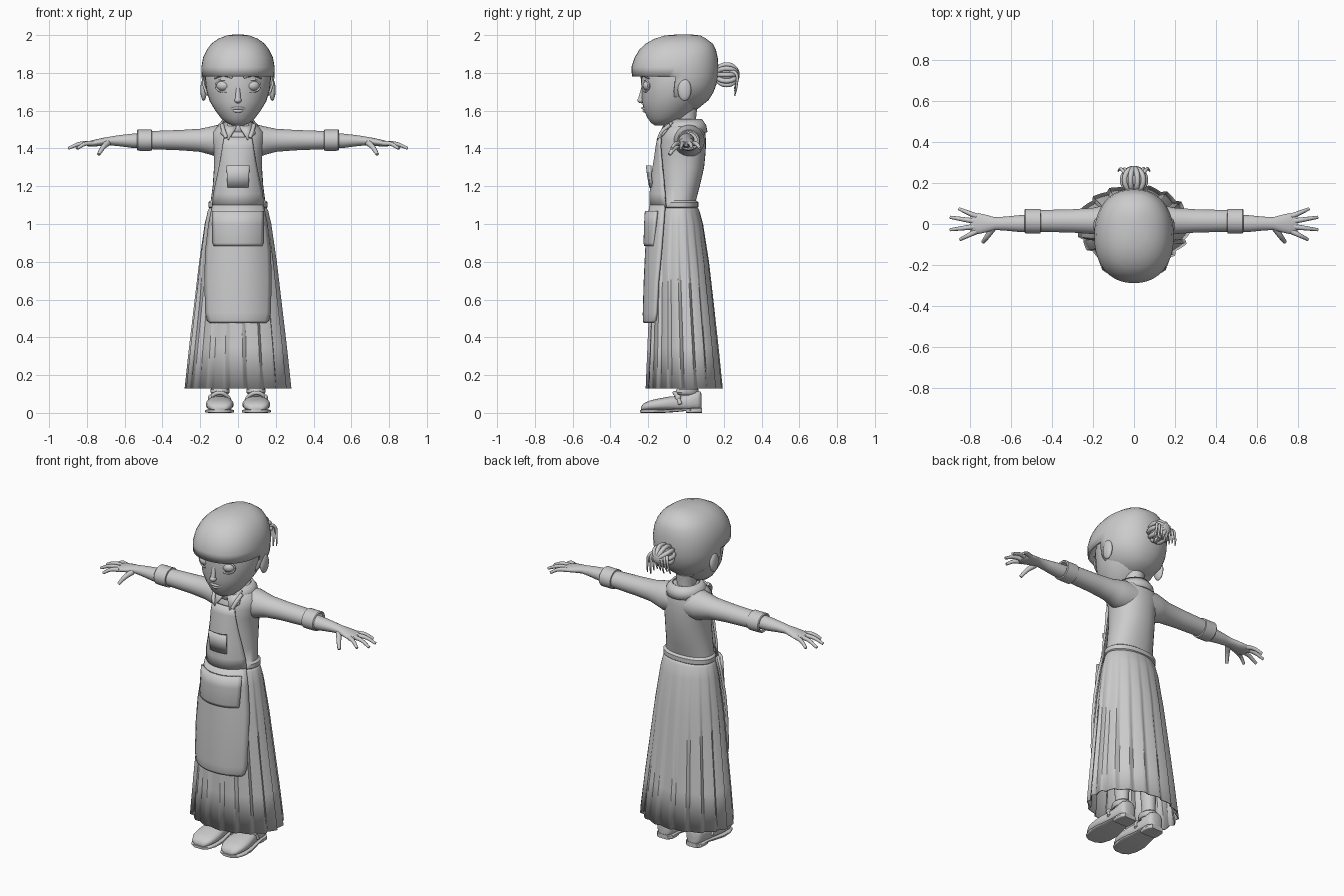
import bpy, bmesh, math, random
from mathutils import Vector

random.seed(4)
default_cube = bpy.data.objects.get("Cube")
if default_cube:
    bpy.data.objects.remove(default_cube, do_unlink=True)

clay = bpy.data.materials.new("clay_grey")
clay.use_nodes = True
clay.diffuse_color = (0.6, 0.6, 0.6, 1)
clay.node_tree.nodes["Principled BSDF"].inputs["Base Color"].default_value = (0.6, 0.6, 0.6, 1)


def finish(obj, mirror=False, thickness=0, angle=40):
    """Material, smooth shading, optional shell thickness and mirrored twin."""
    obj.data.materials.clear()
    obj.data.materials.append(clay)
    bpy.ops.object.select_all(action="DESELECT")
    obj.select_set(True)
    bpy.context.view_layer.objects.active = obj
    bpy.ops.object.shade_smooth_by_angle(angle=math.radians(angle))
    if thickness:
        shell = obj.modifiers.new("thickness", "SOLIDIFY")
        shell.thickness, shell.offset = thickness, 0
    if mirror:
        obj.modifiers.new("mirror", "MIRROR")
    return obj


def from_bmesh(name, bm, **options):
    bmesh.ops.recalc_face_normals(bm, faces=bm.faces[:])
    mesh = bpy.data.meshes.new(name)
    bm.to_mesh(mesh)
    bm.free()
    obj = bpy.data.objects.new(name, mesh)
    bpy.context.collection.objects.link(obj)
    return finish(obj, **options)


AXES = {"z": lambda p, q, t: (p, q, t),
        "x": lambda p, q, t: (t, p, q),
        "y": lambda p, q, t: (p, t, q)}


def loft(name, rings, axis="z", sides=32, power=2.0, shift=0, caps=True,
         wave=None, drop=None, **options):
    """Skin rings of (position, half width, low, high) along an axis."""
    bm = bmesh.new()
    loops = []
    for t, half, low, high in rings:
        loop = []
        for i in range(sides):
            a = math.tau * i / sides
            c, s = math.cos(a), math.sin(a)
            scale = wave(a, t) if wave else 1
            p = shift + half * scale * math.copysign(abs(c) ** (2 / power), c)
            q = (low + high) / 2 + (high - low) / 2 * scale * math.copysign(abs(s) ** (2 / power), s)
            loop.append(bm.verts.new(AXES[axis](p, q, t)))
        loops.append(loop)
    for a, b in zip(loops, loops[1:]):
        for i in range(sides):
            j = (i + 1) % sides
            bm.faces.new((a[i], a[j], b[j], b[i]))
    if caps:
        bm.faces.new(loops[0])
        bm.faces.new(loops[-1])
    if drop:
        gone = [f for f in bm.faces if drop(f.calc_center_median())]
        bmesh.ops.delete(bm, geom=gone, context="FACES")
    return from_bmesh(name, bm, **options)


def sheet(name, rows, columns=16, **options):
    """Curved cloth panel; rows of (z, half width, front y, depth at the edge)."""
    bm = bmesh.new()
    grid = []
    for z, half, front, depth in rows:
        us = [2 * i / columns - 1 for i in range(columns + 1)]
        grid.append([bm.verts.new((half * u, front + depth * abs(u) ** 2.3, z)) for u in us])
    for a, b in zip(grid, grid[1:]):
        for i in range(columns):
            bm.faces.new((a[i], a[i + 1], b[i + 1], b[i]))
    return from_bmesh(name, bm, **options)


def ball(name, centre, radii, **options):
    bm = bmesh.new()
    bmesh.ops.create_uvsphere(bm, u_segments=24, v_segments=14, radius=1)
    bmesh.ops.scale(bm, vec=radii, verts=bm.verts)
    bmesh.ops.translate(bm, vec=centre, verts=bm.verts)
    return from_bmesh(name, bm, **options)


def tube(name, points, radius, tip=1, closed=False, **options):
    """Round tube through points, narrowing towards its tip."""
    curve = bpy.data.curves.new(name, "CURVE")
    curve.dimensions = "3D"
    curve.bevel_depth, curve.bevel_resolution = radius, 3
    curve.use_fill_caps, curve.resolution_u = True, 6
    spline = curve.splines.new("BEZIER")
    spline.bezier_points.add(len(points) - 1)
    for i, (bp, co) in enumerate(zip(spline.bezier_points, points)):
        bp.co, bp.handle_left_type, bp.handle_right_type = co, "AUTO", "AUTO"
        bp.radius = 1 + (tip - 1) * i / (len(points) - 1)
    spline.use_cyclic_u = closed
    obj = bpy.data.objects.new(name, curve)
    bpy.context.collection.objects.link(obj)
    bpy.ops.object.select_all(action="DESELECT")
    obj.select_set(True)
    bpy.context.view_layer.objects.active = obj
    bpy.ops.object.convert(target="MESH")
    return finish(bpy.context.view_layer.objects.active, **options)


# Head and face
loft("head", [(1.522, .03, -.165, -.09), (1.535, .06, -.185, -.06), (1.56, .09, -.203, -.01),
              (1.60, .12, -.222, .04), (1.65, .15, -.234, .08), (1.71, .168, -.235, .12),
              (1.78, .176, -.24, .14), (1.86, .16, -.22, .13), (1.92, .11, -.15, .09)])
loft("neck", [(1.45, .055, -.07, .06), (1.53, .05, -.065, .05), (1.62, .06, -.07, .06)])
ball("nose_tip", (0, -.236, 1.655), (.019, .022, .016))
tube("nose_bridge", [(0, -.224, 1.73), (0, -.233, 1.69), (0, -.24, 1.66)], .011, 1.3)
tube("upper_lip", [(-.042, -.208, 1.61), (0, -.229, 1.614), (.042, -.208, 1.61)], .007)
tube("lower_lip", [(-.03, -.208, 1.602), (0, -.222, 1.598), (.03, -.208, 1.602)], .008)
ball("eye", (.075, -.193, 1.732), (.04, .036, .03), mirror=True)
lid = [(.075 + .043 * math.cos(k * math.tau / 8), -.218 + .02 * max(0, math.cos(k * math.tau / 8)),
        1.732 + .032 * math.sin(k * math.tau / 8)) for k in range(8)]
tube("eyelid", lid, .005, closed=True, mirror=True)
tube("eyebrow", [(.03, -.236, 1.775), (.08, -.226, 1.785), (.125, -.195, 1.77)], .006, .6, mirror=True)
ball("ear", (.182, -.008, 1.71), (.017, .036, .058), mirror=True)

# Hair with a cut-out for the face, and a knot at the back
loft("hair", [(1.615, .08, -.18, .06), (1.66, .138, -.24, .115), (1.70, .17, -.27, .14),
              (1.74, .183, -.275, .155), (1.78, .187, -.28, .164), (1.83, .188, -.283, .166),
              (1.88, .179, -.266, .162), (1.92, .16, -.242, .153), (1.95, .137, -.21, .138),
              (1.975, .103, -.165, .105), (1.992, .06, -.11, .075), (1.998, .015, -.04, .02)],
     sides=40, power=2.25, thickness=.012,
     drop=lambda c: c.z < 1.615 or (c.z < 1.778 and c.y < -.055 - .3 * (1.78 - c.z) * 0.3))
ball("hair_knot", (0, .215, 1.79), (.052, .05, .055))
for k in range(5):
    tilt = k * math.pi / 5
    u = Vector((math.cos(tilt), 0, math.sin(tilt)))
    loop = [Vector((0, .215, 1.79)) + .056 * (math.cos(a) * u + math.sin(a) * Vector((0, 1, 0)))
            for a in (j * math.tau / 8 for j in range(8))]
    tube("hair_coil", loop, .013, closed=True)
for k in range(8):
    x = -.07 + .02 * k
    drop = random.uniform(.05, .1)
    tube("loose_lock", [(x * .4, .22, 1.8), (x * .8, .262, 1.80), (x, .268, 1.78 - drop / 2),
                        (x * 1.1, .258, 1.775 - drop)], .011, .3)

# Jumper with a ribbed waist
loft("jumper_body", [(1.08, .145, -.125, .055), (1.09, .157, -.135, .066), (1.115, .157, -.135, .066),
                     (1.125, .144, -.13, .053), (1.20, .134, -.138, .073), (1.30, .127, -.14, .096),
                     (1.38, .128, -.14, .104), (1.44, .14, -.136, .106), (1.485, .138, -.125, .102),
                     (1.515, .11, -.112, .095), (1.54, .065, -.08, .08)], power=2.2)
loft("sleeve", [(.03, .085, 1.36, 1.52), (.11, .083, 1.355, 1.524), (.15, .075, 1.368, 1.515),
                (.20, .064, 1.382, 1.504), (.30, .057, 1.39, 1.498), (.46, .053, 1.396, 1.492)],
     axis="x", shift=.015, mirror=True)
loft("rolled_cuff", [(.455, .05, 1.396, 1.49), (.457, .06, 1.388, 1.5), (.49, .06, 1.387, 1.499),
                     (.53, .06, 1.388, 1.5), (.535, .055, 1.393, 1.495), (.53, .045, 1.4, 1.486)],
     axis="x", shift=.014, mirror=True, caps=False)

# Collar with two points at the front
loft("collar_band", [(1.485, .105, -.12, .108), (1.52, .102, -.112, .102), (1.552, .074, -.085, .08)],
     caps=False, thickness=.012)
bm = bmesh.new()
flap = [(.008, -.118, 1.515), (.05, -.152, 1.445), (.092, -.118, 1.478), (.078, -.07, 1.54)]
bm.faces.new([bm.verts.new(p) for p in flap])
from_bmesh("collar_point", bm, mirror=True, thickness=.01)

# Forearm, palm and fingers
loft("forearm_and_palm", [(.50, .043, 1.402, 1.482), (.56, .041, 1.403, 1.478), (.63, .034, 1.412, 1.47),
                          (.68, .031, 1.417, 1.462), (.72, .042, 1.414, 1.455), (.76, .051, 1.41, 1.446),
                          (.79, .046, 1.41, 1.438), (.80, .035, 1.414, 1.434)],
     axis="x", sides=24, shift=.002, mirror=True)
for finger, base, tip in (("index", (.77, -.036), (.85, -.076)), ("middle", (.78, -.013), (.898, -.028)),
                          ("ring", (.78, .014), (.898, .033)), ("little", (.77, .038), (.855, .074))):
    middle = [(a + b) / 2 for a, b in zip(base, tip)]
    tube(finger + "_finger", [(*base, 1.427), (*middle, 1.424), (*tip, 1.4)], .014, .55, mirror=True)
tube("thumb", [(.69, -.02, 1.43), (.715, -.058, 1.405), (.738, -.088, 1.368)], .017, .55, mirror=True)


# Pleated skirt
def pleats(angle, z):
    fold = (angle * 18 / math.tau) % 1
    ramp = fold / .75 if fold < .75 else (1 - fold) / .25
    return 1 + (ramp - .6) * .07 * min(1, (1.1 - z) * 2)


loft("skirt", [(1.10, .14, -.12, .05), (1.07, .157, -.138, .068), (1.0, .173, -.155, .087),
               (.8, .2, -.178, .117), (.6, .221, -.187, .138), (.35, .25, -.197, .165),
               (.13, .273, -.206, .187)], sides=144, caps=False, wave=pleats, thickness=.006)

# Apron: lower panel, bib and pockets
sheet("apron_skirt", [(.478, .145, -.218, .05), (.49, .16, -.222, .06), (.53, .17, -.222, .066),
                      (.7, .173, -.217, .07), (.85, .17, -.21, .078), (1.0, .152, -.2, .08),
                      (1.1, .132, -.187, .075)], thickness=.014)
sheet("apron_bib", [(1.09, .133, -.187, .08), (1.16, .128, -.187, .075), (1.25, .108, -.18, .06),
                    (1.34, .09, -.165, .035), (1.41, .08, -.155, .018), (1.46, .072, -.145, .01)], thickness=.012)
sheet("apron_pocket", [(.885, .124, -.214, .045), (.9, .13, -.218, .047), (1.0, .132, -.215, .055),
                       (1.068, .132, -.211, .058)], thickness=.014)
sheet("bib_pocket", [(1.195, .053, -.188, .008), (1.25, .056, -.198, .01), (1.31, .058, -.206, .016)],
      thickness=.014)
tube("apron_strap", [(.062, -.142, 1.455), (.075, -.125, 1.49), (.085, -.085, 1.525)], .011, mirror=True)

# Legs, socks and strapped shoes
loft("leg", [(.07, .04, -.04, .055), (.16, .036, -.03, .052), (.4, .05, -.05, .06), (1.0, .062, -.08, .05)],
     shift=.095, mirror=True, sides=24)
loft("sock_roll", [(.098, .042, -.05, .062), (.108, .05, -.056, .066), (.125, .05, -.05, .066),
                   (.135, .038, -.035, .056)], shift=.095, mirror=True, sides=24)
loft("shoe_upper", [(-.238, .03, .012, .032), (-.225, .052, .012, .05), (-.19, .068, .012, .066),
                    (-.14, .073, .012, .077), (-.09, .068, .012, .086), (-.04, .058, .012, .09),
                    (.01, .052, .012, .1), (.06, .05, .012, .116), (.076, .04, .012, .112),
                    (.082, .025, .015, .1)], axis="y", shift=.097, power=2.6, mirror=True)
loft("shoe_sole", [(-.243, .03, .001, .016), (-.225, .058, 0, .018), (-.18, .075, 0, .018),
                   (-.12, .077, 0, .018), (-.06, .066, .004, .02), (0, .056, .01, .024),
                   (.06, .054, .012, .026), (.084, .036, .012, .026)],
     axis="y", shift=.097, power=5, mirror=True)
loft("shoe_heel", [(.0, .052, 0, .02), (.03, .055, 0, .022), (.065, .052, 0, .022), (.084, .036, 0, .022)],
     axis="y", shift=.097, power=5, mirror=True)
tube("shoe_strap", [(.04, -.03, .045), (.055, -.045, .085), (.097, -.06, .106), (.14, -.045, .085),
                    (.154, -.03, .045)], .011, mirror=True)
ball("shoe_buckle", (.146, -.043, .082), (.012, .016, .016), mirror=True)
